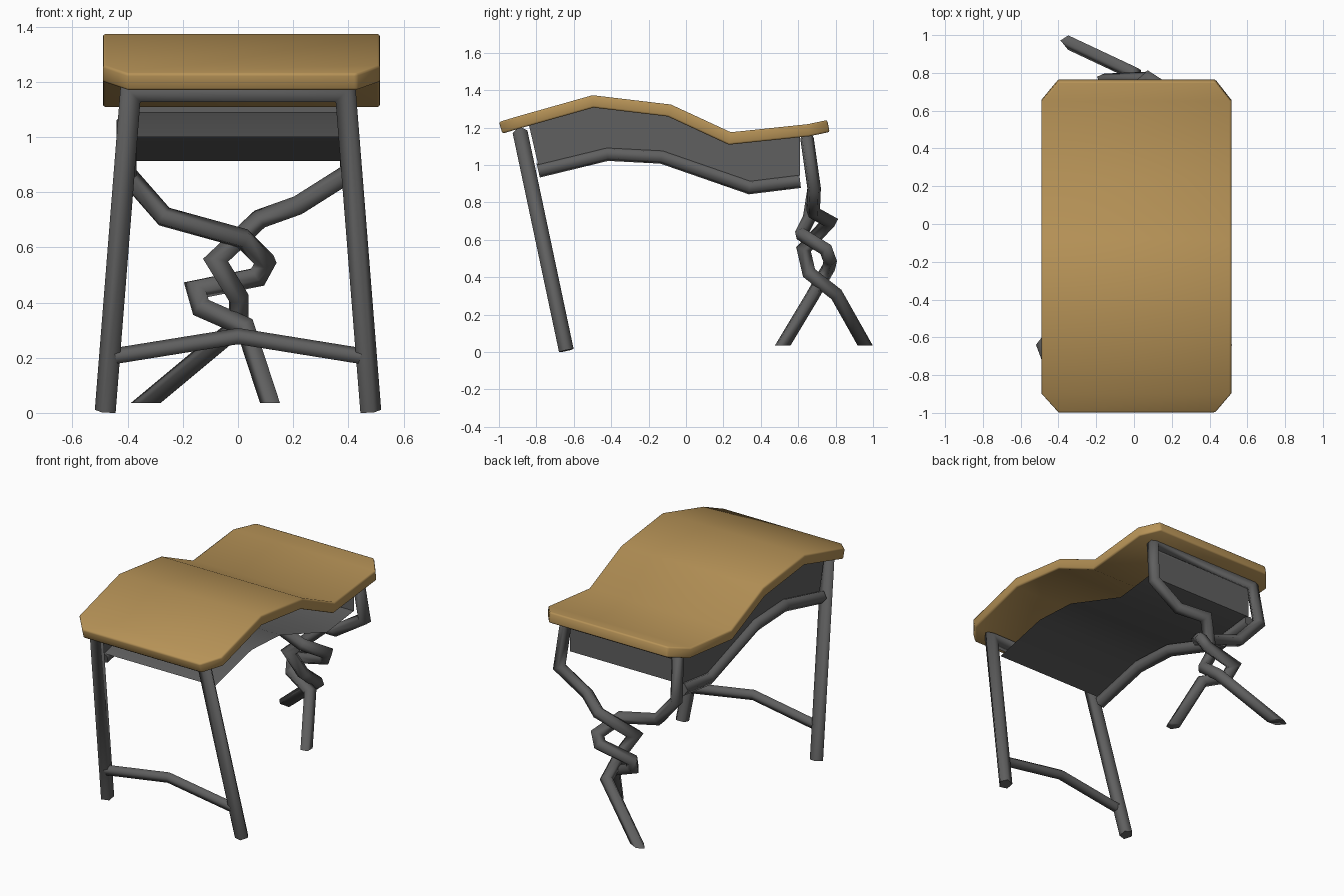
import bpy, bmesh, math
from mathutils import Vector

if "Cube" in bpy.data.objects:
    bpy.data.objects.remove(bpy.data.objects["Cube"])


def material(name, rgb):
    m = bpy.data.materials.new(name)
    m.diffuse_color = (*rgb, 1)
    m.use_nodes = True
    m.node_tree.nodes["Principled BSDF"].inputs["Base Color"].default_value = m.diffuse_color
    return m


WOOD = material("wood", (0.47, 0.29, 0.095))
METAL = material("dark grey metal", (0.115, 0.115, 0.115))


def make_object(name, bm, mat, angle=40):
    bmesh.ops.recalc_face_normals(bm, faces=bm.faces)
    me = bpy.data.meshes.new(name)
    bm.to_mesh(me)
    bm.free()
    me.materials.append(mat)
    ob = bpy.data.objects.new(name, me)
    bpy.context.collection.objects.link(ob)
    bpy.ops.object.select_all(action='DESELECT')
    ob.select_set(True)
    bpy.context.view_layer.objects.active = ob
    bpy.ops.object.shade_smooth_by_angle(angle=math.radians(angle))
    return ob


def tube(name, points, radius, sides=5, end_normal=None):
    """Mitred tube swept along a bent path; end_normal sets the end cuts."""
    pts = [Vector(p) for p in points]
    dirs = [(b - a).normalized() for a, b in zip(pts, pts[1:])]
    normals = ([end_normal or dirs[0]]
               + [a + b for a, b in zip(dirs, dirs[1:])]
               + [end_normal or dirs[-1]])
    u = dirs[0].cross(Vector((0, 1, 0))).normalized()
    w = dirs[0].cross(u)
    ring = [pts[0] + radius * (u * math.cos(2 * math.pi * k / sides)
                               + w * math.sin(2 * math.pi * k / sides))
            for k in range(sides)]
    bm = bmesh.new()
    prev = None
    for i, (p, n) in enumerate(zip(pts, normals)):
        d = dirs[max(i - 1, 0)]
        ring = [c + d * ((p - c).dot(n) / d.dot(n)) for c in ring]
        cur = [bm.verts.new(c) for c in ring]
        if prev is None or i == len(pts) - 1:
            bm.faces.new(cur)
        if prev:
            for k in range(sides):
                j = (k + 1) % sides
                bm.faces.new((prev[k], prev[j], cur[j], cur[k]))
        prev = cur
    return make_object(name, bm, METAL, 75)


# wavy desk top with clipped corners: (y, z, left x, right x)
rows = [(-1.0, 1.23, -0.40, 0.43), (-0.90, 1.26, -0.49, 0.515),
        (-0.50, 1.373, -0.49, 0.515), (-0.08, 1.323, -0.49, 0.515),
        (0.24, 1.175, -0.49, 0.515), (0.65, 1.218, -0.49, 0.515),
        (0.755, 1.24, -0.40, 0.43)]
bm = bmesh.new()
pairs = [(bm.verts.new((l, y, z)), bm.verts.new((r, y, z))) for y, z, l, r in rows]
for (a, b), (c, d) in zip(pairs, pairs[1:]):
    bm.faces.new((a, b, d, c))
top = make_object("desk_top", bm, WOOD)
mod = top.modifiers.new("thickness", 'SOLIDIFY')
mod.thickness = 0.065
mod.offset = -1
mod.use_even_offset = True
mod = top.modifiers.new("soft_edge", 'BEVEL')
mod.width = 0.01
mod.segments = 2
mod.limit_method = 'ANGLE'
mod.angle_limit = math.radians(50)

# thin storage tray under the top, open at the front and on the right
low = [(-0.79, 1.0), (-0.42, 1.09), (-0.13, 1.075), (0.34, 0.912), (0.61, 0.945)]
high = [(-0.84, 1.215), (-0.49, 1.325), (-0.10, 1.275), (0.25, 1.13), (0.61, 1.17)]
X = 0.39
bm = bmesh.new()
lo = [(bm.verts.new((-X, y, z)), bm.verts.new((X, y, z))) for y, z in low]
hi = [bm.verts.new((-X, y, z)) for y, z in high]
for i in range(len(low) - 1):
    bm.faces.new((lo[i][0], lo[i][1], lo[i + 1][1], lo[i + 1][0]))    # floor
    bm.faces.new((lo[i][0], lo[i + 1][0], hi[i + 1], hi[i]))          # left wall
corner = bm.verts.new((X, *high[-1]))
bm.faces.new((lo[-1][0], lo[-1][1], corner, hi[-1]))                  # rear wall
tray = make_object("storage_tray", bm, METAL)

# bent rail along the closed side of the tray
tube("tray_rail", [(-0.40, y, z - 0.03) for y, z in low], 0.04)

# front leg frame and its arched stretcher
tube("front_leg_frame", [(-0.477, -0.64, 0.008), (-0.385, -0.885, 1.165),
                         (0.385, -0.885, 1.165), (0.477, -0.64, 0.008)], 0.042)
tube("front_stretcher", [(-0.465, -0.685, 0.2), (0, -0.69, 0.275),
                         (0.465, -0.685, 0.2)], 0.032)

# rear frame: hoop under the top whose two legs twist round each other
left = [(0.12, 0.515, 0.035), (0.03, 0.68, 0.31), (-0.13, 0.72, 0.38),
        (-0.15, 0.76, 0.45), (0.07, 0.77, 0.495), (0.10, 0.75, 0.55),
        (0.02, 0.62, 0.63), (-0.27, 0.66, 0.71), (-0.41, 0.685, 0.87),
        (-0.39, 0.645, 1.15)]
right = [(0.39, 0.645, 1.15), (0.41, 0.685, 0.87), (0.22, 0.68, 0.75),
         (0.08, 0.77, 0.70), (-0.08, 0.63, 0.55), (0.0, 0.66, 0.42),
         (0.0, 0.80, 0.31), (-0.33, 0.955, 0.035)]
tube("twisted_rear_legs", left + right, 0.038, end_normal=Vector((0, 0, 1)))
